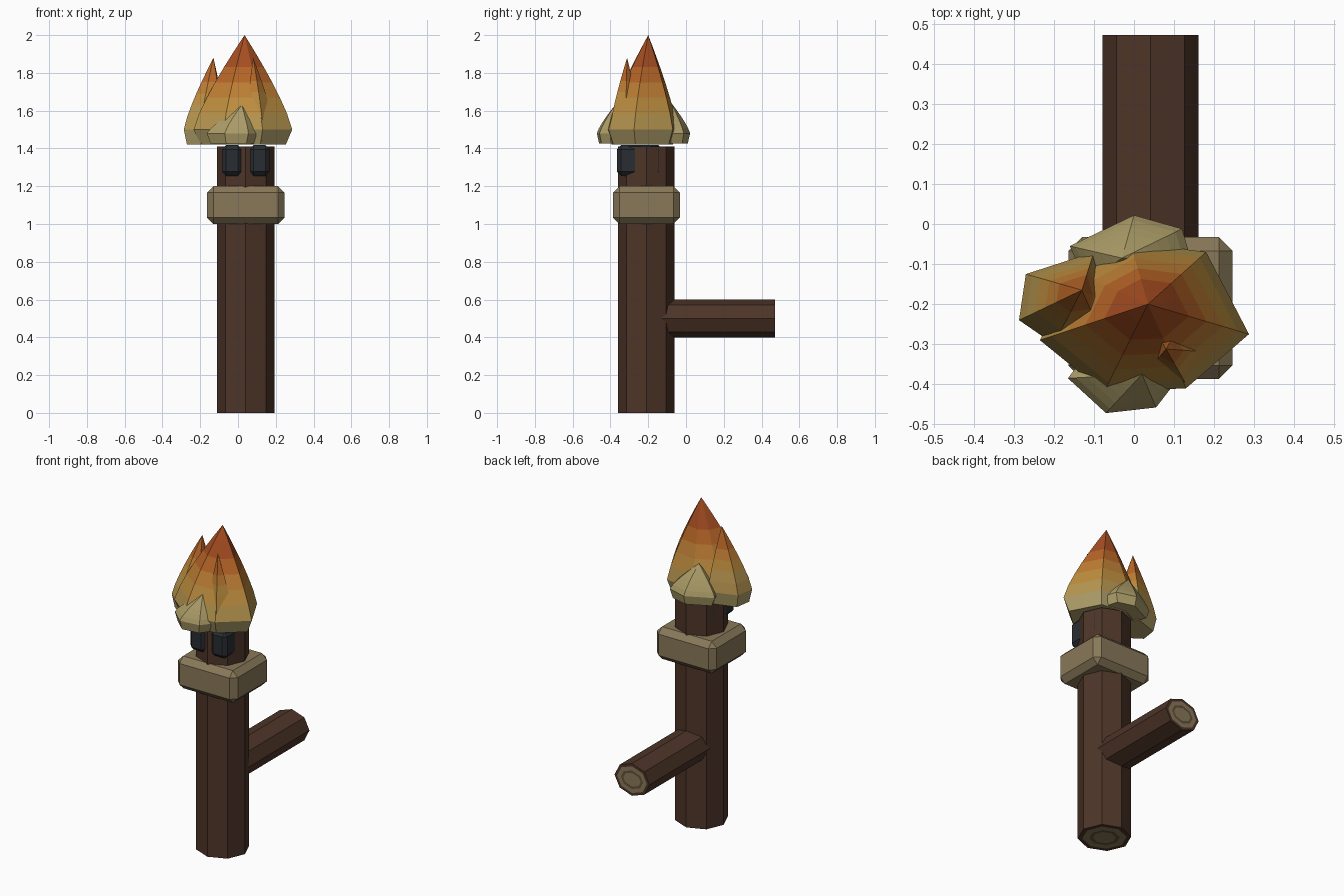
import bpy, bmesh, math
from mathutils import Vector

if "Cube" in bpy.data.objects:
    bpy.data.objects.remove(bpy.data.objects["Cube"])

CX, CY = 0.041, -0.21


def material(name, rgb):
    m = bpy.data.materials.new(name)
    m.diffuse_color = (*rgb, 1)
    m.use_nodes = True
    m.node_tree.nodes["Principled BSDF"].inputs["Base Color"].default_value = m.diffuse_color
    return m


BARK = material("bark", (0.075, 0.035, 0.021))
PALE = material("cut_wood", (0.25, 0.19, 0.10))
RING = material("growth_ring", (0.12, 0.08, 0.04))
CHAR = material("charcoal", (0.022, 0.027, 0.032))
# flame colours from pale base to deep orange tip
FLAME = [material(f"flame_{i}", c) for i, c in enumerate([
    (0.42, 0.34, 0.14), (0.48, 0.31, 0.08), (0.52, 0.27, 0.05),
    (0.52, 0.21, 0.035), (0.47, 0.13, 0.02), (0.38, 0.075, 0.015)])]


def finish(name, bm, mats):
    bmesh.ops.recalc_face_normals(bm, faces=bm.faces[:])
    me = bpy.data.meshes.new(name)
    bm.to_mesh(me)
    bm.free()
    for m in mats:
        me.materials.append(m)
    ob = bpy.data.objects.new(name, me)
    bpy.context.collection.objects.link(ob)
    return ob


def log(name, start, end, u, v):
    """Eight-sided log from start to end, with growth rings on both ends."""
    bm = bmesh.new()
    start, end, u, v = map(Vector, (start, end, u, v))
    loops = []
    for p in (start, end):
        loops.append([bm.verts.new(p + u * math.cos(k * math.pi / 4) + v * math.sin(k * math.pi / 4))
                      for k in range(8)])
    for k in range(8):
        j = (k + 1) % 8
        bm.faces.new((loops[0][k], loops[0][j], loops[1][j], loops[1][k]))
    caps = [bm.faces.new(l) for l in loops]
    bm.normal_update()
    r = min(u.length, v.length)
    for cap in caps:
        for step, mat in ((0.16, 1), (0.24, 2), (0.14, 1)):
            bmesh.ops.inset_region(bm, faces=[cap], thickness=r * step, use_even_offset=True)
            cap.material_index = mat
    return finish(name, bm, [BARK, PALE, RING])


def block(name, lo, hi, bevel, mat):
    """Chamfered box between two corners."""
    bm = bmesh.new()
    bmesh.ops.create_cube(bm, size=1)
    for vert in bm.verts:
        vert.co = Vector([a + (b - a) * (c + 0.5) for a, b, c in zip(lo, hi, vert.co)])
    bmesh.ops.bevel(bm, geom=bm.edges[:], offset=bevel, segments=1, affect='EDGES')
    return finish(name, bm, [mat])


def flame(name, outline, apex, z_low, z_wide):
    """Faceted teardrop: narrow base, widest outline, bulging sides up to a point."""
    bm = bmesh.new()
    apex = Vector(apex)
    mid = sum((Vector(p) for p in outline), Vector((0, 0))) / len(outline)
    rings = [[bm.verts.new((*(mid + (Vector(p) - mid) * 0.86), z_low)) for p in outline]]
    for t in (0, 0.17, 0.34, 0.5, 0.66, 0.83):
        s = 1 - t ** 1.25
        z = z_wide + (apex.z - z_wide) * t
        rings.append([bm.verts.new((*(apex.xy + (Vector(p) - apex.xy) * s), z)) for p in outline])
    n = len(outline)
    for a, b in zip(rings, rings[1:]):
        for k in range(n):
            j = (k + 1) % n
            bm.faces.new((a[k], a[j], b[j], b[k]))
    bm.faces.new(rings[0])
    tip = bm.verts.new(apex)
    for k in range(n):
        bm.faces.new((rings[-1][k], rings[-1][(k + 1) % n], tip))
    for f in bm.faces:
        z = f.calc_center_median().z
        f.material_index = max(0, min(5, int((z - 1.44) / 0.085)))
        if apex.z < 1.7:
            f.material_index = 0
    return finish(name, bm, FLAME)


# Wooden post and side branch
log("post", (CX, CY, 0), (CX, CY, 1.41), (0.153, 0, 0), (0, 0.149, 0))
log("branch", (CX, CY, 0.5), (CX, 0.472, 0.5), (0.12, 0, 0), (0, 0, 0.1))

# Collar block around the post
block("collar", (-0.164, -0.387, 1.0), (0.246, -0.033, 1.2), 0.034, PALE)

# Charcoal lumps below the flame, running through the post
for side in (-1, 1):
    x = CX + side * 0.073
    block("coal_left" if side < 0 else "coal_right",
          (x - 0.054, -0.365, 1.255), (x + 0.054, -0.125, 1.417), 0.022, CHAR)

# Flames
flame("main_flame", [(0.287, -0.275), (0.235, -0.175), (0.18, -0.07), (-0.01, -0.045),
                     (-0.15, -0.12), (-0.235, -0.29), (-0.075, -0.42), (0.13, -0.41)],
      (0.035, -0.2, 2.0), 1.42, 1.5)
flame("left_flame", [(-0.06, -0.2), (-0.10, -0.07), (-0.27, -0.125), (-0.287, -0.24),
                     (-0.2, -0.3), (-0.08, -0.28)],
      (-0.13, -0.165, 1.88), 1.42, 1.5)
flame("small_flame", [(0.19, -0.32), (0.12, -0.24), (0.04, -0.25), (0.04, -0.36), (0.13, -0.4)],
      (0.08, -0.312, 1.88), 1.44, 1.52)
flame("front_low_flame", [(0.1, -0.4), (0.05, -0.29), (-0.1, -0.3), (-0.165, -0.385),
                          (-0.07, -0.472), (0.055, -0.458)],
      (0.02, -0.375, 1.63), 1.425, 1.48)
flame("back_low_flame", [(0.14, -0.08), (0.12, -0.012), (0.0, 0.022), (-0.16, -0.055),
                         (-0.12, -0.15), (0.06, -0.16)],
      (-0.03, -0.085, 1.65), 1.425, 1.48)
